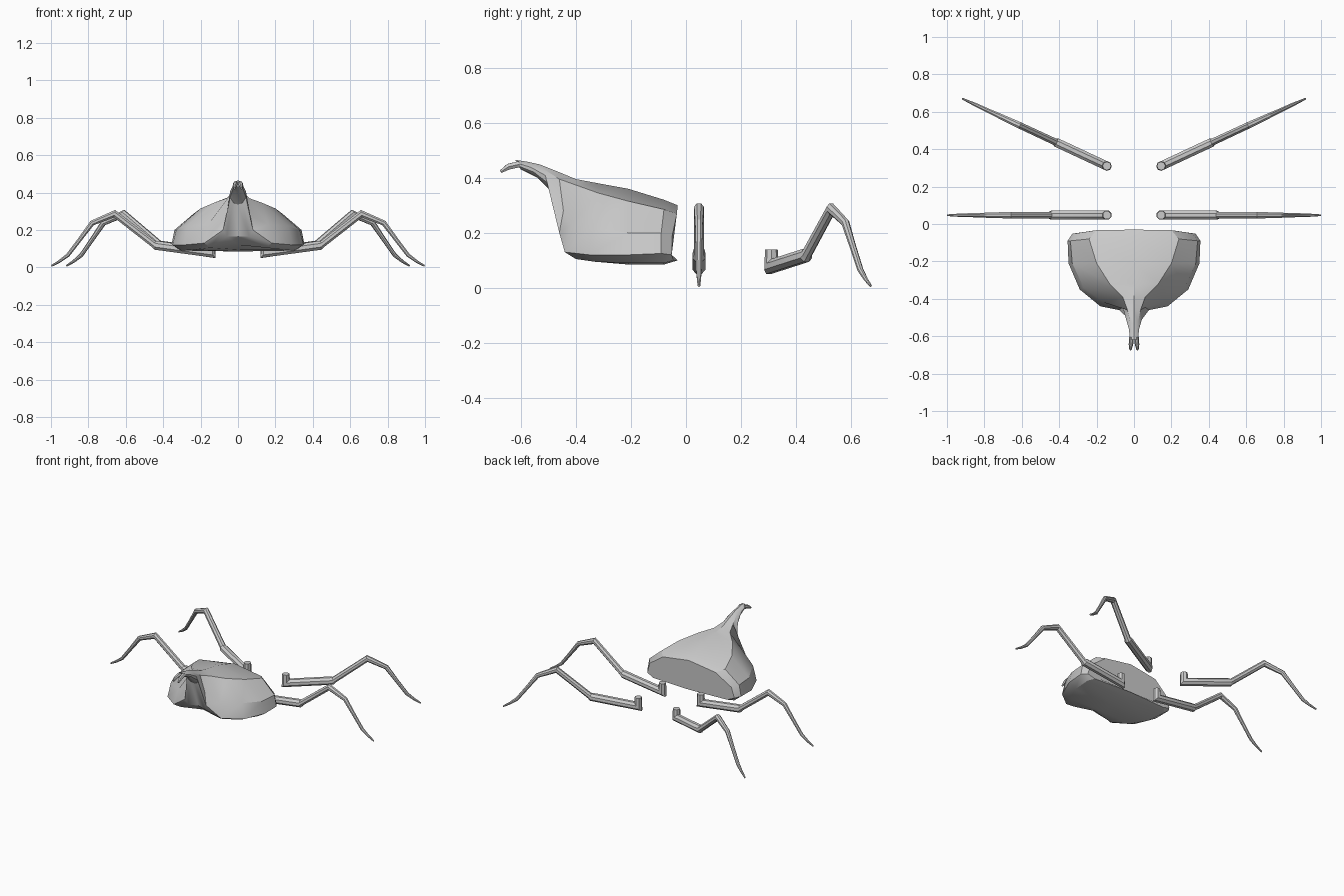
import bpy, bmesh
from math import cos, sin, pi, radians
from mathutils import Vector

if "Cube" in bpy.data.objects:
    bpy.data.objects.remove(bpy.data.objects["Cube"])


def loft(bm, rings):
    """Skin closed rings of points and cap both ends."""
    vs = [[bm.verts.new(p) for p in r] for r in rings]
    n = len(vs[0])
    for a, b in zip(vs, vs[1:]):
        for i in range(n):
            bm.faces.new((a[i], a[(i + 1) % n], b[(i + 1) % n], b[i]))
    bm.faces.new(vs[0])
    bm.faces.new(vs[-1])


def tube(bm, path, origin, angle, sides=8):
    """Mitred tube along (reach, height, radius) points in a vertical plane."""
    out = Vector((cos(angle), sin(angle), 0))
    side = Vector((-sin(angle), cos(angle), 0))
    up = Vector((0, 0, 1))
    rings = []
    for i, (r, z, rad) in enumerate(path):
        p = Vector((r, z))
        a = Vector(path[max(i - 1, 0)][:2])
        b = Vector(path[min(i + 1, len(path) - 1)][:2])
        d1 = (p - a).normalized() if i else (b - p).normalized()
        d2 = (b - p).normalized() if i < len(path) - 1 else d1
        t = (d1 + d2).normalized()
        k = rad / max(t.dot(d1), 0.6)
        nrm = out * (-t.y * k) + up * (t.x * k)
        c = Vector((origin[0], origin[1], 0)) + out * r + up * z
        rings.append([c + nrm * cos(2 * pi * (j + .5) / sides)
                      + side * rad * sin(2 * pi * (j + .5) / sides)
                      for j in range(sides)])
    loft(bm, rings)


def finish(name, bm, angle):
    bmesh.ops.recalc_face_normals(bm, faces=bm.faces)
    me = bpy.data.meshes.new(name)
    bm.to_mesh(me)
    bm.free()
    ob = bpy.data.objects.new(name, me)
    bpy.context.collection.objects.link(ob)
    bpy.ops.object.select_all(action='DESELECT')
    ob.select_set(True)
    bpy.context.view_layer.objects.active = ob
    bpy.ops.object.shade_smooth_by_angle(angle=radians(angle))
    return ob


# Thorax half sections, back to front: top, shoulder, side, lower side, belly edge, belly
halves = [
    [(0, -.03, .30), (.20, -.033, .27), (.31, -.05, .19), (.33, -.052, .12), (.28, -.045, .10), (0, -.03, .10)],
    [(0, -.08, .32), (.24, -.08, .285), (.34, -.09, .20), (.355, -.09, .125), (.31, -.08, .09), (0, -.08, .085)],
    [(0, -.21, .36), (.20, -.21, .315), (.33, -.21, .20), (.35, -.21, .12), (.30, -.21, .09), (0, -.21, .085)],
    [(0, -.32, .38), (.13, -.32, .345), (.27, -.34, .22), (.29, -.35, .12), (.24, -.33, .095), (0, -.32, .095)],
    [(0, -.40, .395), (.06, -.39, .37), (.16, -.42, .23), (.18, -.44, .13), (.15, -.40, .105), (0, -.38, .12)],
    [(0, -.46, .42), (.035, -.46, .395), (.06, -.445, .28), (.08, -.46, .20), (.06, -.45, .165), (0, -.43, .165)],
]
# Horn sections: top y, top z, bottom y, bottom z, half width
for yt, zt, yb, zb, w in [(-.53, .448, -.475, .335, .042),
                          (-.575, .458, -.54, .40, .027),
                          (-.62, .465, -.60, .43, .022)]:
    halves.append([(w * f, yt + (yb - yt) * t, zt + (zb - zt) * t)
                   for t, f in ((0, 0), (.1, .5), (.35, 1), (.65, 1), (.9, .6), (1, 0))])
bm = bmesh.new()
loft(bm, [h + [(-x, y, z) for x, y, z in h[-2:0:-1]] for h in halves])
# Forked horn tip
for s in (-1, 1):
    tube(bm, [(0, .449, .013), (.04, .440, .012), (.068, .422, .006)],
         (s * .013, -.605), radians(-90 + s * 5), 6)
finish("horned_thorax", bm, 30)

# Legs: hip stub, thigh, shin and thin foot
leg = [(0, .14, .023), (0, .078, .026), (.295, .118, .026), (.305, .124, .02),
       (.515, .287, .019), (.635, .237, .015), (.70, .15, .012),
       (.765, .065, .011), (.81, .032, .008), (.852, .008, .005)]
for name, y, ang in (("middle_leg", .047, 0), ("hind_leg", .31, 25)):
    for s, label in ((1, "right"), (-1, "left")):
        bm = bmesh.new()
        a = radians(ang)
        tube(bm, leg, (s * .145, y), a if s > 0 else pi - a)
        finish(f"{name}_{label}", bm, 30)
